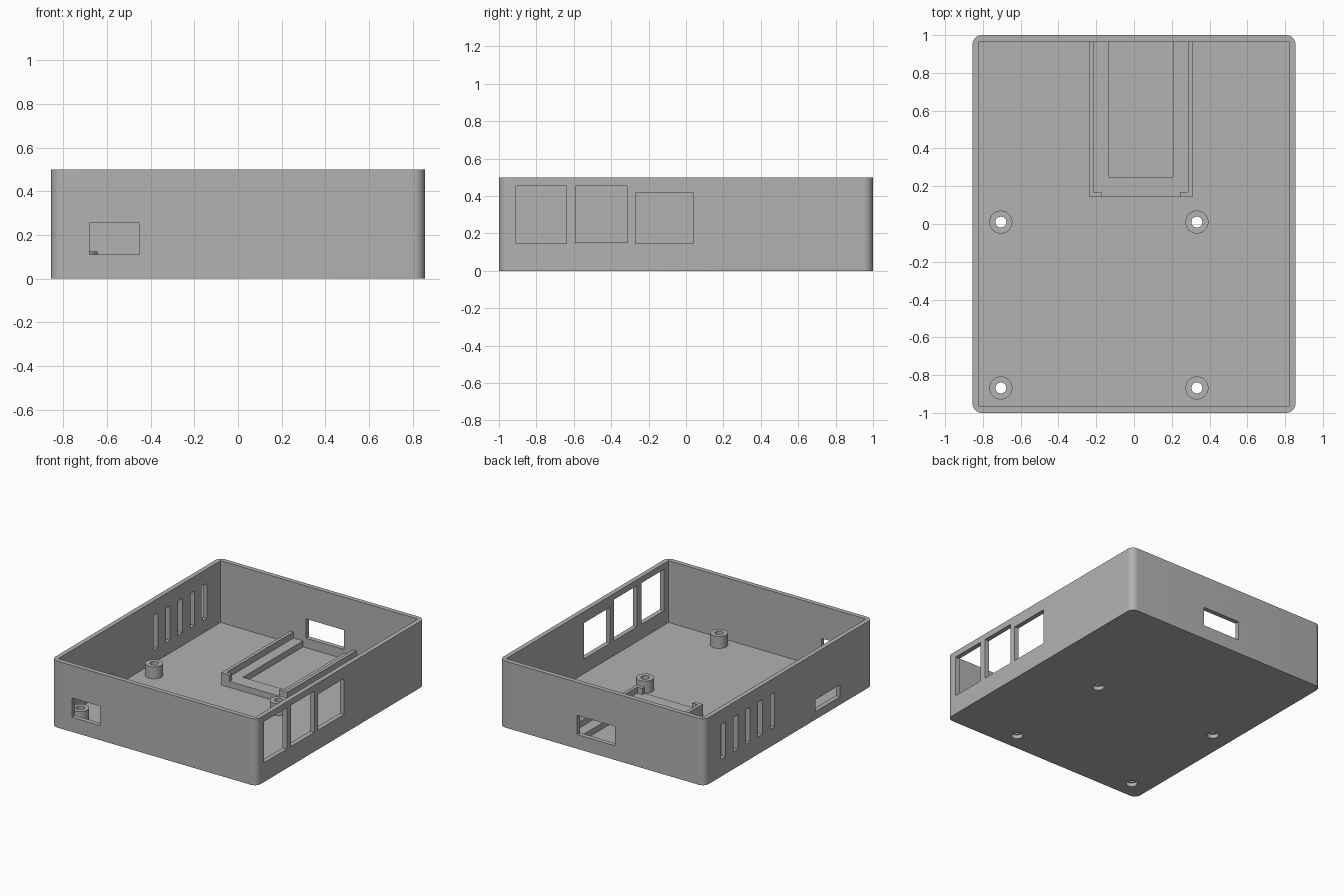
import bpy, bmesh
from mathutils import Matrix, Vector

cube = bpy.data.objects.get("Cube")
if cube:
    bpy.data.objects.remove(cube, do_unlink=True)

grey = bpy.data.materials.new("plastic_grey")
grey.use_nodes = True
grey.diffuse_color = (0.445, 0.445, 0.445, 1)
grey.node_tree.nodes["Principled BSDF"].inputs["Base Color"].default_value = grey.diffuse_color


def add_object(name, bm):
    bmesh.ops.recalc_face_normals(bm, faces=bm.faces)
    mesh = bpy.data.meshes.new(name)
    bm.to_mesh(mesh)
    bm.free()
    mesh.materials.append(grey)
    obj = bpy.data.objects.new(name, mesh)
    bpy.context.collection.objects.link(obj)
    return obj


def box(name, x, y, z, corner=0):
    """Box between (low, high) pairs, with optional rounded upright edges."""
    bm = bmesh.new()
    lo, hi = Vector((x[0], y[0], z[0])), Vector((x[1], y[1], z[1]))
    size = hi - lo
    bmesh.ops.create_cube(bm, size=1, matrix=Matrix.Translation((lo + hi) / 2) @ Matrix.Diagonal((*size, 1)))
    if corner:
        upright = [e for e in bm.edges if abs(e.verts[0].co.z - e.verts[1].co.z) > size.z / 2]
        bmesh.ops.bevel(bm, geom=upright, offset=corner, segments=8, profile=0.5, affect='EDGES')
    return add_object(name, bm)


def cylinder(name, x, y, radius, z):
    bm = bmesh.new()
    bmesh.ops.create_cone(bm, cap_ends=True, segments=40, radius1=radius, radius2=radius,
                          depth=z[1] - z[0], matrix=Matrix.Translation((x, y, (z[0] + z[1]) / 2)))
    return add_object(name, bm)


def prism(name, outline, z):
    bm = bmesh.new()
    face = bm.faces.new([bm.verts.new((x, y, z[0])) for x, y in outline])
    top = bmesh.ops.extrude_face_region(bm, geom=[face])["geom"]
    bmesh.ops.translate(bm, verts=[v for v in top if isinstance(v, bmesh.types.BMVert)],
                        vec=(0, 0, z[1] - z[0]))
    return add_object(name, bm)


def cut(target, cutter, keep=False):
    cutter.hide_render = True
    mod = target.modifiers.new("cut", 'BOOLEAN')
    mod.operation, mod.solver, mod.object = 'DIFFERENCE', 'EXACT', cutter
    bpy.context.view_layer.objects.active = target
    bpy.ops.object.modifier_apply(modifier=mod.name)
    if not keep:
        bpy.data.objects.remove(cutter, do_unlink=True)


def smooth(obj):
    bpy.ops.object.select_all(action='DESELECT')
    obj.select_set(True)
    bpy.context.view_layer.objects.active = obj
    bpy.ops.object.shade_smooth_by_angle(angle=0.6)


# Open tray with rounded outer corners
W, L, H, T = 0.855, 1.0, 0.5, 0.035
case = box("case_shell", (-W, W), (-L, L), (0, H), corner=0.05)
cut(case, box("cavity", (T - W, W - T), (T - L, L - T), (T, H + 0.1)))

# Port openings in the +x wall
side = (W - 0.1, W + 0.1)
for y, top in (((-0.91, -0.64), 0.455), ((-0.59, -0.315), 0.455), ((-0.27, 0.04), 0.415)):
    cut(case, box("port_cutter", side, y, (0.145, top)))

# Front and back openings
cut(case, box("front_cutter", (-0.68, -0.45), (-L - 0.1, -L + 0.1), (0.11, 0.255)))
cut(case, box("back_cutter", (-0.11, 0.205), (L - 0.1, L + 0.1), (0.107, 0.252)))

# Card slot and ventilation slits in the -x wall
far_side = (-W - 0.1, -W + 0.1)
cut(case, box("slot_cutter", far_side, (-0.61, -0.315), (0.06, 0.15)))
for i in range(5):
    y = 0.193 + 0.146 * i
    cut(case, box("vent_cutter", far_side, (y - 0.026, y + 0.026), (0.13, 0.39)))

# Screw standoffs, drilled through the floor and widened underneath
for x, side_name in ((-0.705, "right"), (0.333, "left")):
    for y, end_name in ((-0.868, "front"), (0.01, "back")):
        post = cylinder(f"standoff_{end_name}_{side_name}", x, y, 0.061, (T - 0.005, 0.125))
        for radius, top in ((0.029, 0.2), (0.04, 0.03)):
            drill = cylinder("drill", x, y, radius, (-0.1, top))
            cut(case, drill, keep=True)
            cut(post, drill)
        smooth(post)
smooth(case)

# U-shaped module holder on the floor
MID, BACK, FRONT, STEP = 0.036, L - T, 0.142, 0.08
out, hole = 0.275, 0.17
prism("holder_base", [(MID - out, FRONT), (MID + out, FRONT), (MID + out, BACK), (MID + hole, BACK),
                      (MID + hole, 0.25), (MID - hole, 0.25), (MID - hole, BACK), (MID - out, BACK)],
      (T - 0.005, STEP))

# Guide rails with a hooked front end
for s, name in ((-1, "right"), (1, "left")):
    hook = [(out, FRONT), (out, BACK), (0.25, BACK), (0.25, FRONT + 0.028),
            (0.207, FRONT + 0.028), (0.207, FRONT)]
    prism("holder_rail_" + name, [(MID + s * x, y) for x, y in hook], (STEP, 0.127))
